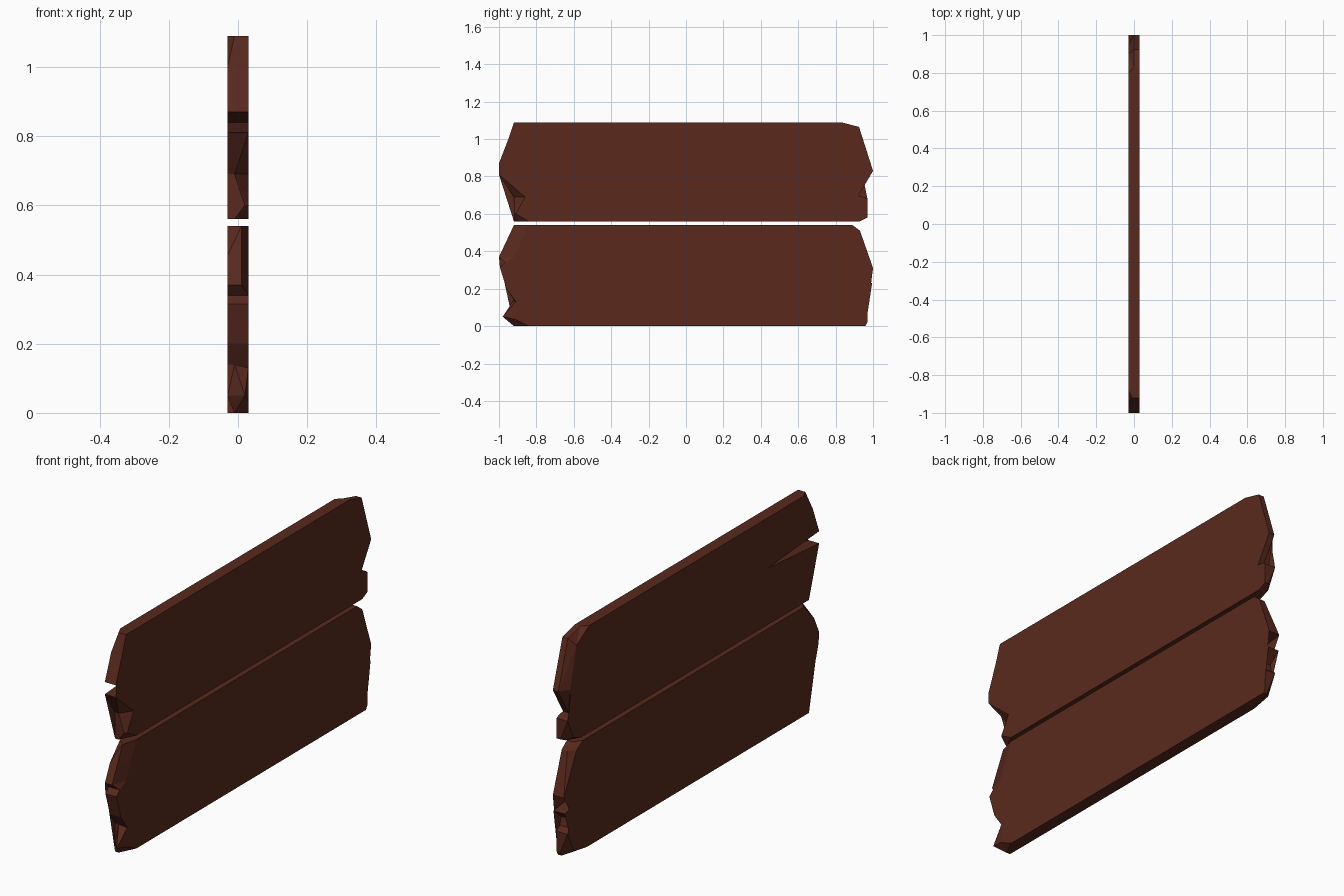
import bpy, bmesh

HALF = 0.03  # half plank thickness

wood = bpy.data.materials.new("dark_wood")
wood.diffuse_color = (0.10, 0.022, 0.012, 1)


def P(y, z, mid=0.0, back=None, front=None):
    """Outline point on three layers: -x face, middle, +x face."""
    b, f = back or (y, z), front or (y, z)
    return [(-HALF, *b), (mid, y, z), (HALF, *f)]


def plank(name, outline):
    bm = bmesh.new()
    rows = [[bm.verts.new(c) for c in p] for p in outline]
    for a, b in zip(rows, rows[1:] + rows[:1]):
        for k in range(2):
            bm.faces.new((a[k], b[k], b[k + 1], a[k + 1]))
    bm.faces.new([r[0] for r in rows])
    bm.faces.new([r[2] for r in rows][::-1])
    bmesh.ops.triangulate(bm, faces=bm.faces[:])
    bmesh.ops.recalc_face_normals(bm, faces=bm.faces[:])
    mesh = bpy.data.meshes.new(name)
    bm.to_mesh(mesh)
    bm.free()
    mesh.materials.append(wood)
    ob = bpy.data.objects.new(name, mesh)
    bpy.context.collection.objects.link(ob)


# Lower plank: splintered left end, split right end
plank("lower_plank", [
    P(-0.92, 0.54, 0.01, back=(-0.88, 0.54), front=(-0.84, 0.54)),
    P(-0.96, 0.455, 0.01, front=(-0.88, 0.455)),
    P(-1.0, 0.37, 0.01, front=(-0.92, 0.365)),
    P(-0.97, 0.34),
    P(-0.995, 0.315),
    P(-0.96, 0.20),
    P(-0.92, 0.14, -0.01, front=(-0.91, 0.13)),
    P(-0.98, 0.05, 0.02, back=(-0.92, 0.05), front=(-0.91, 0.035)),
    P(-0.92, 0.0, -0.01, front=(-0.84, 0.0)),
    P(0.96, 0.0, 0.01, back=(0.82, 0.0)),
    P(0.97, 0.02, 0.01, back=(0.92, 0.02)),
    P(0.97, 0.12),
    P(0.945, 0.14),
    P(0.935, 0.18),
    P(0.995, 0.23),
    P(0.71, 0.27),
    P(1.0, 0.31),
    P(0.93, 0.51, back=(0.90, 0.51)),
    P(0.89, 0.54, back=(0.85, 0.54)),
])

# Upper plank: split left end, chipped right end
plank("upper_plank", [
    P(-0.92, 1.09, -0.01, back=(-0.88, 1.09)),
    P(-0.95, 1.0),
    P(-1.0, 0.87),
    P(-0.60, 0.84),
    P(-1.0, 0.81),
    P(-0.92, 0.69, -0.01, front=(-0.86, 0.69)),
    P(-0.92, 0.60, 0.02, front=(-0.91, 0.60)),
    P(-0.92, 0.56, -0.01, front=(-0.84, 0.56)),
    P(0.93, 0.56, 0.01, back=(0.86, 0.56)),
    P(0.97, 0.58, 0.01, back=(0.92, 0.58)),
    P(0.97, 0.68),
    P(0.955, 0.69),
    P(0.92, 0.695),
    P(1.0, 0.83, back=(0.95, 0.83)),
    P(0.925, 1.065, back=(0.90, 1.03)),
    P(0.83, 1.09, back=(0.80, 1.09)),
])
